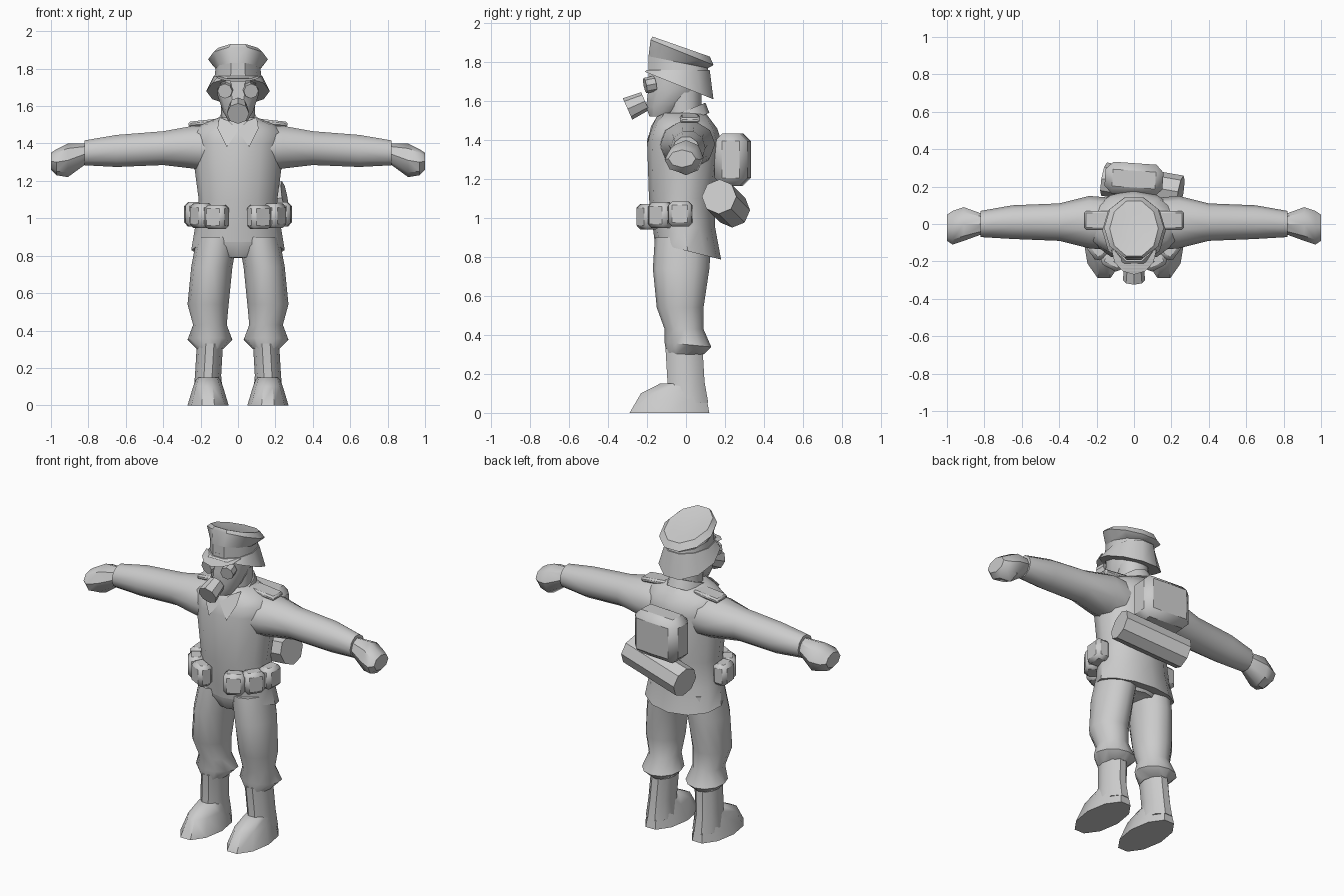
import bpy, bmesh, math
from mathutils import Vector, Matrix

if "Cube" in bpy.data.objects:
    bpy.data.objects.remove(bpy.data.objects["Cube"])

grey = bpy.data.materials.new("plain grey")
grey.use_nodes = True
shade = (.6, .6, .6, 1)
grey.diffuse_color = shade
grey.node_tree.nodes["Principled BSDF"].inputs["Base Color"].default_value = shade
parts = []


def finish(name, bm, side=1):
    bm.transform(Matrix.Diagonal((side, 1, 1, 1)))
    bmesh.ops.recalc_face_normals(bm, faces=bm.faces)
    mesh = bpy.data.meshes.new(name)
    bm.to_mesh(mesh)
    bm.free()
    mesh.materials.append(grey)
    obj = bpy.data.objects.new(name, mesh)
    bpy.context.collection.objects.link(obj)
    parts.append(obj)


def ring(at, half, low, high, mid=0, lean=0):
    """Oval section: half width around mid, low to high across, lean tips it."""
    def point(angle):
        swing = (high - low) / 2 * math.sin(angle)
        return Vector((mid + half * math.cos(angle), (low + high) / 2 + swing, at + lean * swing))
    return point


def loft(name, *rings, sides=12, side=1, sideways=False):
    bm = bmesh.new()
    loops = []
    for point in rings:
        loop = []
        for i in range(sides):
            co = point(math.tau * i / sides)
            loop.append(bm.verts.new(co.zxy if sideways else co))
        loops.append(loop)
    for lower, upper in zip(loops, loops[1:]):
        for i in range(sides):
            bm.faces.new((lower[i - 1], lower[i], upper[i], upper[i - 1]))
    bm.faces.new(loops[0])
    bm.faces.new(loops[-1])
    finish(name, bm, side)


def box(name, place, size, turn=0, drop=0, bevel=.02, side=1):
    bm = bmesh.new()
    bmesh.ops.create_cube(bm, size=1, matrix=Matrix.Diagonal((*size, 1)))
    bmesh.ops.bevel(bm, geom=bm.edges[:], offset=bevel, segments=1, affect="EDGES")
    spin = Matrix.Rotation(math.radians(turn), 4, "Z") @ Matrix.Rotation(math.radians(drop), 4, "Y")
    bm.transform(Matrix.Translation(place) @ spin)
    finish(name, bm, side)


def rod(name, start, end, start_radius, end_radius, side=1):
    start, end = Vector(start), Vector(end)
    bm = bmesh.new()
    bmesh.ops.create_cone(bm, cap_ends=True, segments=8, radius1=start_radius,
                          radius2=end_radius, depth=(end - start).length)
    aim = (end - start).to_track_quat("Z", "Y").to_matrix().to_4x4()
    bm.transform(Matrix.Translation((start + end) / 2) @ aim)
    finish(name, bm, side)


def plate(name, points, side=1):
    bm = bmesh.new()
    bm.faces.new([bm.verts.new(point) for point in points])
    bmesh.ops.solidify(bm, geom=bm.faces[:], thickness=.01)
    finish(name, bm, side)


# Tunic with a lower tail at the back
loft("tunic",
     ring(at=.83, half=.25, low=-.16, high=.18, lean=-.25),
     ring(at=.95, half=.23, low=-.17, high=.15),
     ring(at=1.1, half=.21, low=-.19, high=.15),
     ring(at=1.4, half=.25, low=-.2, high=.18),
     ring(at=1.46, half=.25, low=-.18, high=.16),
     ring(at=1.5, half=.2, low=-.16, high=.13),
     ring(at=1.54, half=.1, low=-.13, high=.1))
loft("trouser_seat",
     ring(at=.79, half=.12, low=-.12, high=.1),
     ring(at=.86, half=.23, low=-.16, high=.14),
     ring(at=1, half=.21, low=-.16, high=.13))

# Neck, collar and head
loft("neck",
     ring(at=1.5, half=.09, low=-.1, high=.08),
     ring(at=1.7, half=.09, low=-.1, high=.08))
loft("collar",
     ring(at=1.48, half=.12, low=-.18, high=.12, lean=.4),
     ring(at=1.54, half=.1, low=-.16, high=.1, lean=.4))
loft("head", 
     ring(at=1.52, half=.05, low=-.19, high=-.08),
     ring(at=1.57, half=.08, low=-.21, high=0),
     ring(at=1.66, half=.11, low=-.2, high=.08),
     ring(at=1.78, half=.11, low=-.2, high=.1), sides=10)

# Flared neck guard, band and tall-fronted cap
brow = ring(at=1.8, half=.12, low=-.2, high=.12, lean=-.2)
loft("neck_guard",
     ring(at=1.68, half=.17, low=-.22, high=.15, lean=-.4),
     ring(at=1.76, half=.13, low=-.21, high=.13), sides=10)
loft("cap_band", ring(at=1.72, half=.13, low=-.2, high=.13), brow, sides=10)
loft("cap_crown", brow,
     ring(at=1.85, half=.16, low=-.19, high=.15, lean=-.4),
     ring(at=1.88, half=.13, low=-.18, high=.13, lean=-.35),
     ring(at=1.87, half=.08, low=-.1, high=.07, lean=-.3), sides=10)
plate("visor", [(math.sin(a) * .12, -.14 - math.cos(a) * .13, 1.76 - math.cos(a) * .03)
                for a in (math.pi * step / 6 for step in range(-3, 4))])
rod("mask_filter", (0, -.21, 1.6), (0, -.3, 1.56), start_radius=.05, end_radius=.06)

# Pack and slanted bedroll
box("backpack", (0, .24, 1.3), (.31, .17, .27), turn=-4, bevel=.04)
rod("bedroll", (.25, .17, 1.11), (-.16, .24, 1.04), start_radius=.09, end_radius=.09)

for label, side in (("left", 1), ("right", -1)):
    # Sleeve and fist
    loft(label + "_sleeve",
         ring(at=.12, half=.14, low=1.24, high=1.5),
         ring(at=.24, half=.14, low=1.26, high=1.5, mid=.01),
         ring(at=.4, half=.1, low=1.28, high=1.47, mid=.01),
         ring(at=.65, half=.09, low=1.27, high=1.45, mid=.01),
         ring(at=.82, half=.07, low=1.28, high=1.42), sides=10, side=side, sideways=True)
    loft(label + "_hand",
         ring(at=.8, half=.05, low=1.3, high=1.4),
         ring(at=.91, half=.09, low=1.22, high=1.4),
         ring(at=.97, half=.09, low=1.23, high=1.37, mid=-.02),
         ring(at=1, half=.07, low=1.26, high=1.35, mid=-.02), sides=8, side=side, sideways=True)

    # Trouser leg gathered over the boot
    loft(label + "_trouser_leg",
         ring(at=.3, half=.07, low=-.1, high=.09, mid=.15),
         ring(at=.35, half=.12, low=-.11, high=.13, mid=.15, lean=-.1),
         ring(at=.43, half=.09, low=-.11, high=.09, mid=.15),
         ring(at=.54, half=.11, low=-.15, high=.09, mid=.16),
         ring(at=.74, half=.11, low=-.17, high=.12, mid=.14),
         ring(at=.9, half=.11, low=-.16, high=.13, mid=.11), side=side)
    loft(label + "_boot_shaft",
         ring(at=.05, half=.08, low=-.11, high=.12, mid=.16),
         ring(at=.16, half=.07, low=-.1, high=.1, mid=.16),
         ring(at=.33, half=.07, low=-.11, high=.09, mid=.15), sides=10, side=side)
    loft(label + "_boot_foot",
         ring(at=0, half=.11, low=-.3, high=.13, mid=.16),
         ring(at=.1, half=.08, low=-.24, high=.11, mid=.16),
         ring(at=.15, half=.06, low=-.14, high=.1, mid=.16), sides=10, side=side)

    # Belt pouches wrapping the hip
    for name, turn in (("front", 28), ("middle", 55), ("side", 85)):
        angle = math.radians(turn)
        place = (math.sin(angle) * .24, -.01 - math.cos(angle) * .21, 1 + turn / 4000)
        box(f"{label}_{name}_pouch", place, (.12, .09, .13), turn=turn, side=side)

    # Shoulder strap, lapel and goggle lens
    box(label + "_shoulder_strap", (.18, .02, 1.51), (.17, .1, .03), drop=6, bevel=.01, side=side)
    plate(label + "_lapel", [(0, -.18, 1.47), (.06, -.2, 1.38), (.11, -.17, 1.48),
                             (.1, -.11, 1.54), (.05, -.15, 1.52)], side=side)
    rod(label + "_goggle", (.06, -.16, 1.69), (.07, -.21, 1.68),
        start_radius=.04, end_radius=.04, side=side)

# Smooth shading with sharp creases kept
bpy.ops.object.select_all(action="DESELECT")
for obj in parts:
    obj.select_set(True)
bpy.context.view_layer.objects.active = parts[0]
bpy.ops.object.shade_smooth_by_angle(angle=math.radians(42))
